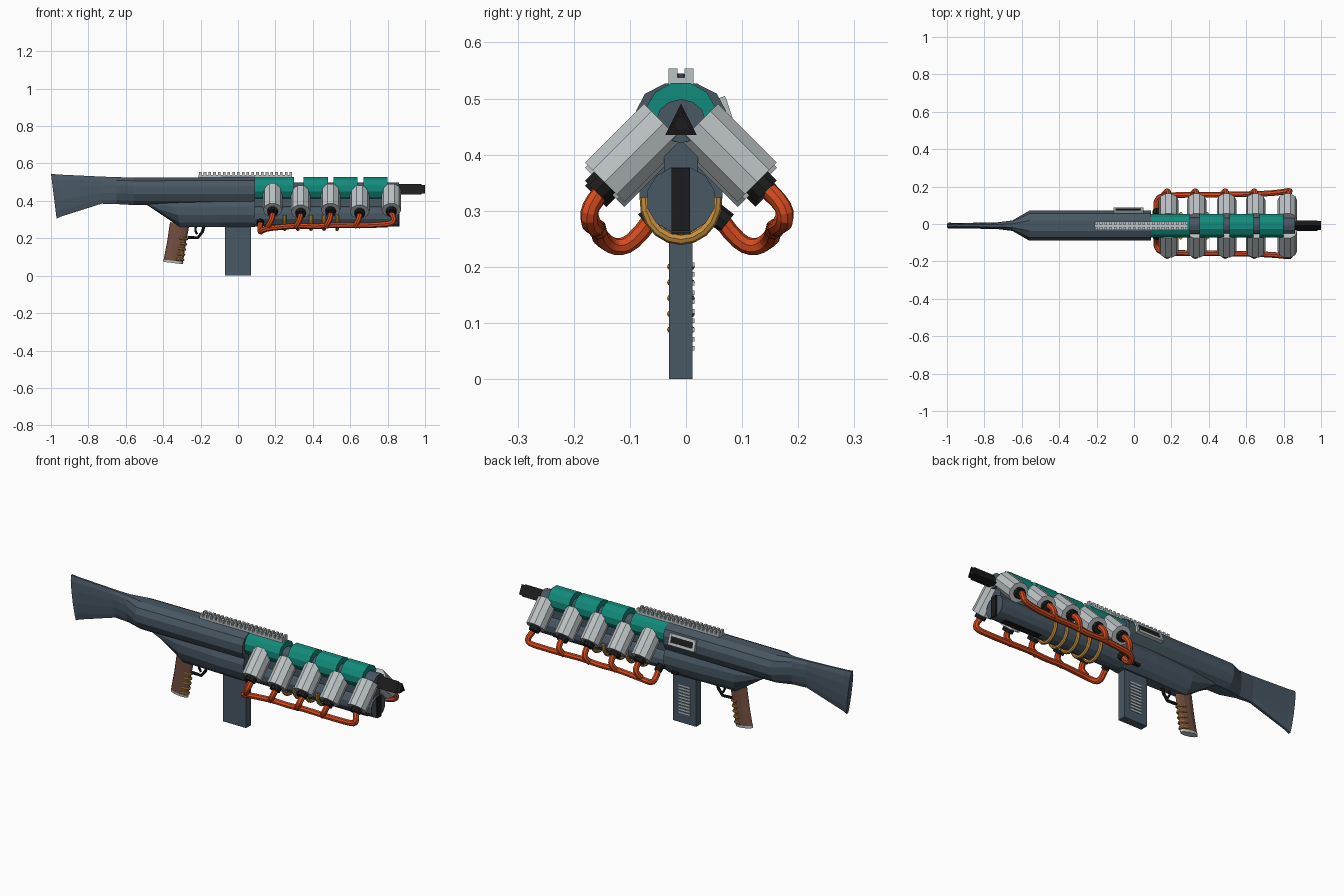
import bpy, bmesh
from math import sin, cos, pi, radians
from mathutils import Vector, Matrix

if "Cube" in bpy.data.objects:
    bpy.data.objects.remove(bpy.data.objects["Cube"])

C = -0.009   # y of the gun's centre plane


def mat(name, rgb):
    m = bpy.data.materials.new(name)
    m.diffuse_color = (*rgb, 1)
    m.use_nodes = True
    m.node_tree.nodes["Principled BSDF"].inputs["Base Color"].default_value = m.diffuse_color
    return m


SLATE = mat("slate", (0.065, 0.095, 0.125))
TEAL = mat("teal", (0.006, 0.26, 0.20))
SILVER = mat("silver", (0.50, 0.54, 0.56))
BLACK = mat("black", (0.012, 0.012, 0.013))
ORANGE = mat("orange", (0.67, 0.07, 0.013))
GOLD = mat("gold", (0.56, 0.28, 0.05))
BROWN = mat("brown", (0.17, 0.075, 0.05))


def finish(name, bm, m):
    bmesh.ops.recalc_face_normals(bm, faces=bm.faces)
    me = bpy.data.meshes.new(name)
    bm.to_mesh(me)
    bm.free()
    me.materials.append(m)
    ob = bpy.data.objects.new(name, me)
    bpy.context.collection.objects.link(ob)
    return ob


def loft(name, rings, m):
    """Skin a list of equal-length point rings and cap both ends."""
    bm = bmesh.new()
    vs = [[bm.verts.new(p) for p in r] for r in rings]
    n = len(vs[0])
    for a, b in zip(vs, vs[1:]):
        for i in range(n):
            bm.faces.new((a[i], a[(i + 1) % n], b[(i + 1) % n], b[i]))
    bm.faces.new(vs[0])
    bm.faces.new(vs[-1])
    return finish(name, bm, m)


def oval(x, z, ry, rz, n, turn=0.0):
    return [(x, C + ry * cos(2 * pi * (i + turn) / n), z + rz * sin(2 * pi * (i + turn) / n))
            for i in range(n)]


def shell(xt, xb, zt, zb, hw):
    """Faceted body section, possibly sheared in x from top to bottom."""
    half = [(0, .35), (.12, .8), (.32, 1), (.6, 1), (.85, .75), (1, .4)]
    pts = [(t, w) for t, w in half] + [(t, -w) for t, w in reversed(half)]
    return [(xt + (xb - xt) * t, C + w * hw, zt + (zb - zt) * t) for t, w in pts]


def rod(name, p, q, r, n, m):
    p, q = Vector(p), Vector(q)
    bm = bmesh.new()
    bmesh.ops.create_cone(bm, cap_ends=True, segments=n, radius1=r, radius2=r, depth=(q - p).length)
    rot = (q - p).to_track_quat('Z', 'X').to_matrix().to_4x4()
    bm.transform(Matrix.Translation((p + q) / 2) @ rot)
    return finish(name, bm, m)


def boxes(name, items, m, tilt=0.0):
    bm = bmesh.new()
    for c, s in items:
        M = Matrix.Translation(c) @ Matrix.Rotation(radians(tilt), 4, 'X') @ Matrix.Diagonal((*s, 1))
        bmesh.ops.create_cube(bm, size=1, matrix=M)
    return finish(name, bm, m)


def pipe(name, paths, r, m, nurbs=True):
    cu = bpy.data.curves.new(name, 'CURVE')
    cu.dimensions = '3D'
    cu.bevel_depth, cu.bevel_resolution = r, 2
    cu.use_fill_caps = True
    for pts in paths:
        sp = cu.splines.new('NURBS' if nurbs else 'POLY')
        sp.points.add(len(pts) - 1)
        for p, co in zip(sp.points, pts):
            p.co = (*co, 1)
        if nurbs:
            sp.order_u, sp.use_endpoint_u, sp.resolution_u = 3, True, 3
        sp.use_smooth = False
    cu.materials.append(m)
    ob = bpy.data.objects.new(name, cu)
    bpy.context.collection.objects.link(ob)
    return ob


# stock and upper receiver in one faceted body
loft("stock_and_receiver", [shell(*s) for s in [
    (-1.0, -.97, .545, .305, .016), (-.96, -.95, .541, .315, .014), (-.73, -.73, .53, .385, .018),
    (-.65, -.65, .527, .383, .028), (-.56, -.56, .525, .378, .08), (.09, .09, .527, .375, .08)]], SLATE)
# lower receiver keel
loft("lower_receiver", [shell(*s) for s in [
    (-.56, -.47, .40, .372, .03), (-.34, -.31, .42, .26, .055),
    (-.1, -.1, .42, .26, .07), (.09, .09, .42, .26, .074)]], SLATE)

# handguard: upper tube, lower tube and the web joining them
loft("upper_tube", [oval(x, .46, .044, .039, 12) for x in (.08, .86)], SLATE)
loft("lower_tube", [oval(x, .32, .062, .06, 12, .5) for x in (.08, .855)], SLATE)
boxes("handguard_web", [((.465, C, .4), (.76, .06, .1))], SLATE)
boxes("front_slot", [((.855, C, .32), (.016, .033, .112))], BLACK)
boxes("under_slot", [((.69, C, .264), (.22, .034, .012))], BLACK)

# teal sleeves round the barrel tube
for i, (a, b) in enumerate([(.09, .30), (.35, .48), (.51, .64), (.67, .80)]):
    loft(f"sleeve_{i + 1}", [oval(x, .466, .065, .064, 12, .5) for x in (a, b)], TEAL)


# triangular muzzle with a bored end
def tri(x, k):
    return [(x, C, .457 + .034 * k), (x, C + .028 * k, .457 - .022 * k), (x, C - .028 * k, .457 - .022 * k)]


loft("muzzle", [tri(.85, 1), tri(.98, 1), tri(.98, .85), tri(1, .85), tri(1, .6), tri(.95, .6)], BLACK)
rod("barrel", (.84, C, .455), (.995, C, .455), .014, 8, BLACK)

# angled canisters with end fittings, and the hoses feeding them
XS = [.185, .335, .495, .65, .82]
for s, side in ((-1, "front"), (1, "back")):
    for i, x in enumerate(XS):
        lift = .006 if i % 2 == 0 else -.003

        def at(d):   # point d along the 45 degree axis
            return (x, C + s * (.136 - d), .345 + d + lift)
        rod(f"{side}_canister_{i + 1}", at(.105), at(0), .052, 10, SILVER)
        rod(f"{side}_canister_cap_{i + 1}", at(.01), at(-.016), .028, 10, BLACK)
    o = .004 if s > 0 else 0
    main = [(.12, s * .062, .285), (.118, s * .09, .245), (.12, s * .125, .232), (.145, s * .153, .252),
            (.25, s * .155, .262), (.33, s * .157, .268), (.42, s * .155, .262), (.5, s * .158, .272),
            (.65, s * .16, .268), (.76, s * .166, .272), (.83, s * (.174 + o), .28),
            (.835, s * (.172 + o), .31), (.82, s * .15, .335)]
    feeds = [[(x, s * .148, .333), (x, s * (.17 + o), .312), (x - .012, s * (.172 + o), .285),
              (x - .025, s * .158, .264)] for x in XS[:4]]
    pipe(f"{side}_hose", [main] + feeds, .0155, ORANGE)
    rod(f"{side}_hose_fitting", (.12, s * .045, .30), (.12, s * .073, .278), .02, 8, BLACK)

# gold coils under the handguard
pipe("handguard_coils", [[(x, C + .064 * cos(a), .318 + .069 * sin(a))
                          for a in (radians(d) for d in range(175, 366, 19))]
                         for x in (.25, .32, .39, .46, .53)], .010, GOLD, False)

# accessory rail: base and two rows of teeth
boxes("rail_base", [((.04, C, .53), (.5, .044, .016))], SILVER)
boxes("rail_teeth", [((-.202 + .0255 * i, C + s * .0145, .544), (.014, .016, .020))
                     for i in range(20) for s in (-1, 1)], SILVER)

# ejection port on the back side
P = Vector((-.03, .071, .473))
boxes("port_frame", [(P + Vector((0, -.008, .022)), (.16, .018, .014)),
                     (P + Vector((0, .006, -.022)), (.16, .018, .014)),
                     (P + Vector((-.073, 0, 0)), (.014, .018, .05)),
                     (P + Vector((.073, 0, 0)), (.014, .018, .05))], SILVER, 18)
boxes("port_opening", [(P, (.14, .010, .04))], BLACK, 18)
boxes("bolt_release", [((.03, C + .062, .285), (.035, .018, .012))], BLACK)

# magazine with ribbed back panel
boxes("magazine", [((0, C, .145), (.14, .042, .29))], SLATE)
boxes("magazine_ribs", [((0, C + .021, .055 + .0165 * i), (.07, .006, .008)) for i in range(10)], SILVER)


# raked pistol grip, base plate and finger rings
def grip(z, k=1.0):
    x = -.315 - (.26 - z) * .17
    return [(px + .012 * k * (py - C), py, z + (px - x) * -.12) for px, py, _ in
            [(x + .052 * k * cos(2 * pi * i / 10), C + .02 * k * sin(2 * pi * i / 10), 0) for i in range(10)]]


loft("grip", [grip(.28), grip(.18, .96), grip(.08)], BROWN)
loft("grip_base", [grip(.08, 1.04), grip(.068, 1.0)], SILVER)
rings = []
for i in range(5):
    z = .09 + .028 * i
    x = -.315 - (.26 - z) * .17
    rings.append([(x + .052 * cos(a), C + .0195 * sin(a), z - .006 * cos(a))
                  for a in (radians(d) for d in range(-75, 76, 25))])
pipe("grip_rings", rings, .006, GOLD, False)

# trigger and guard
pipe("trigger_guard", [[(-.27, C, .205), (-.215, C, .203), (-.19, C, .235), (-.18, C, .27)]], .008, BLACK, False)
pipe("trigger", [[(-.225, C, .27), (-.228, C, .24), (-.218, C, .222)]], .006, BLACK, False)
